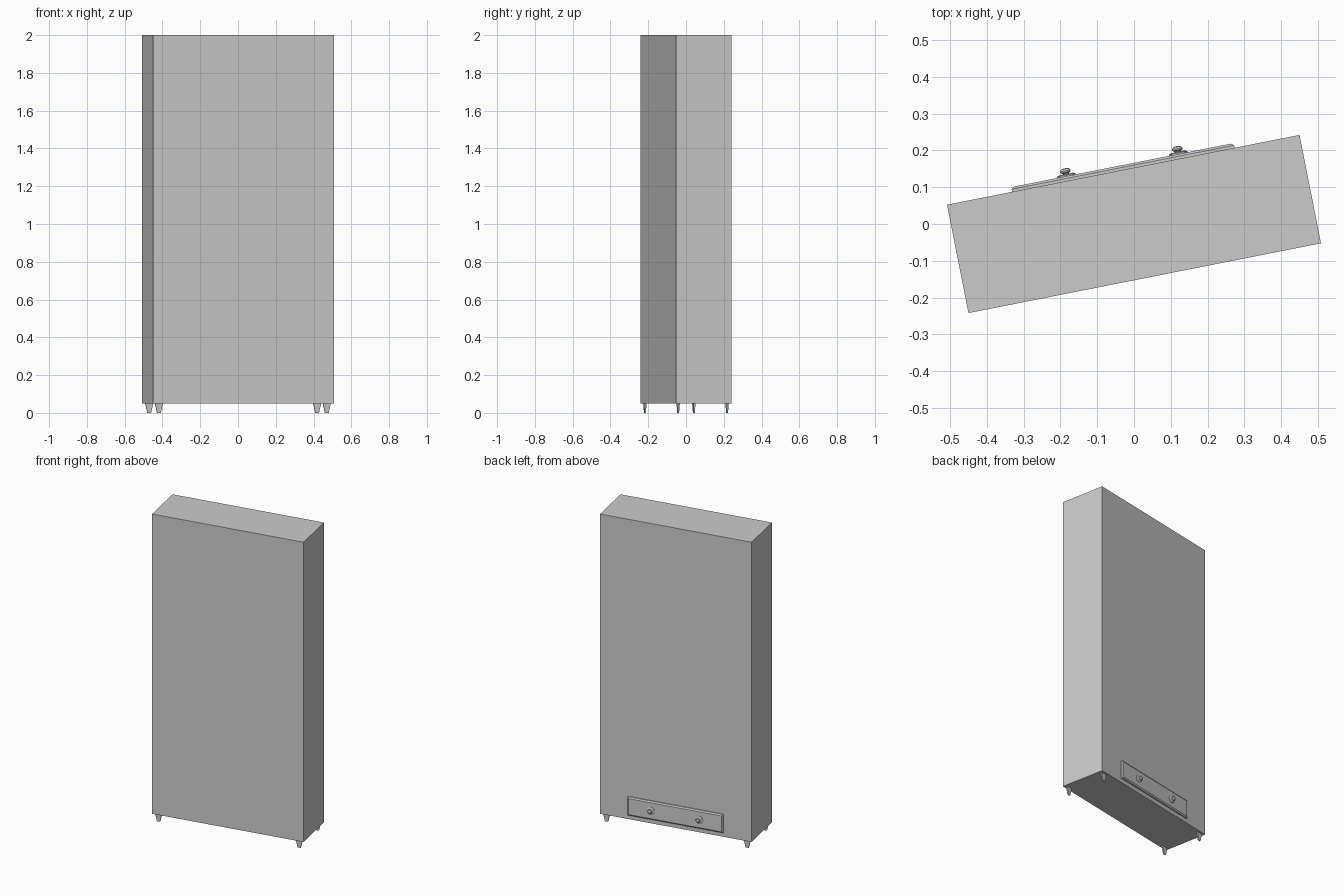
import bpy, bmesh, math
from mathutils import Matrix

if "Cube" in bpy.data.objects:
    bpy.data.objects.remove(bpy.data.objects["Cube"])

ROT = Matrix.Rotation(math.radians(11.2), 4, 'Z')   # whole cabinet is turned


def make(name, rings, smooth=False):
    """Skin a stack of equal-length rings, capped at both ends."""
    bm = bmesh.new()
    loops = [[bm.verts.new(ROT @ Matrix.Translation(p).to_translation()) for p in r] for r in rings]
    n = len(loops[0])
    for a, b in zip(loops, loops[1:]):
        for i in range(n):
            j = (i + 1) % n
            bm.faces.new((a[i], a[j], b[j], b[i]))
    bm.faces.new(loops[0])
    bm.faces.new(loops[-1])
    bmesh.ops.recalc_face_normals(bm, faces=bm.faces)
    me = bpy.data.meshes.new(name)
    bm.to_mesh(me)
    bm.free()
    ob = bpy.data.objects.new(name, me)
    bpy.context.collection.objects.link(ob)
    if smooth:
        bpy.context.view_layer.objects.active = ob
        ob.select_set(True)
        bpy.ops.object.shade_smooth_by_angle(angle=math.radians(35))
        ob.select_set(False)
    return ob


def rect_z(cx, cy, hx, hy, z):
    return [(cx + a * hx, cy + b * hy, z) for a, b in ((-1, -1), (1, -1), (1, 1), (-1, 1))]


def rect_y(hx, z0, z1, inset, y):
    return [(-hx + inset, y, z0 + inset), (hx - inset, y, z0 + inset),
            (hx - inset, y, z1 - inset), (-hx + inset, y, z1 - inset)]


# Tall cabinet body
make("cabinet_body", [rect_z(0, 0, 0.488, 0.15, z) for z in (0.05, 2.0)])

# Four thin tapered feet
for sx, nx in ((-1, "left"), (1, "right")):
    for sy, ny in ((-1, "front"), (1, "back")):
        cx, cy = sx * 0.453, sy * 0.132
        make(f"foot_{ny}_{nx}", [rect_z(cx, cy, 0.010, 0.003, 0),
                                 rect_z(cx, cy, 0.021, 0.005, 0.05)])

# Low drawer front with a chamfered edge
make("drawer_front", [rect_y(0.308, 0.078, 0.198, i, y)
                      for i, y in ((0, 0.145), (0, 0.157), (0.008, 0.163))])

# Two knobs: scalloped rosette and turned grip (radius, height)
plate = ((0.024, 0.160), (0.024, 0.166), (0.019, 0.169))
grip = ((0.009, 0.166), (0.009, 0.171), (0.014, 0.174), (0.0145, 0.178),
        (0.011, 0.183), (0.005, 0.185))


def ring(cx, r, y, n, wave):
    pts = []
    for i in range(n):
        a = 2 * math.pi * i / n
        q = r * (1 + wave * math.cos(8 * a))
        pts.append((cx + q * math.cos(a), y, 0.138 + q * math.sin(a)))
    return pts


for side, cx in (("left", -0.155), ("right", 0.155)):
    make(f"knob_plate_{side}", [ring(cx, r, y, 32, 0.06) for r, y in plate], True)
    make(f"knob_grip_{side}", [ring(cx, r, y, 20, 0) for r, y in grip], True)
